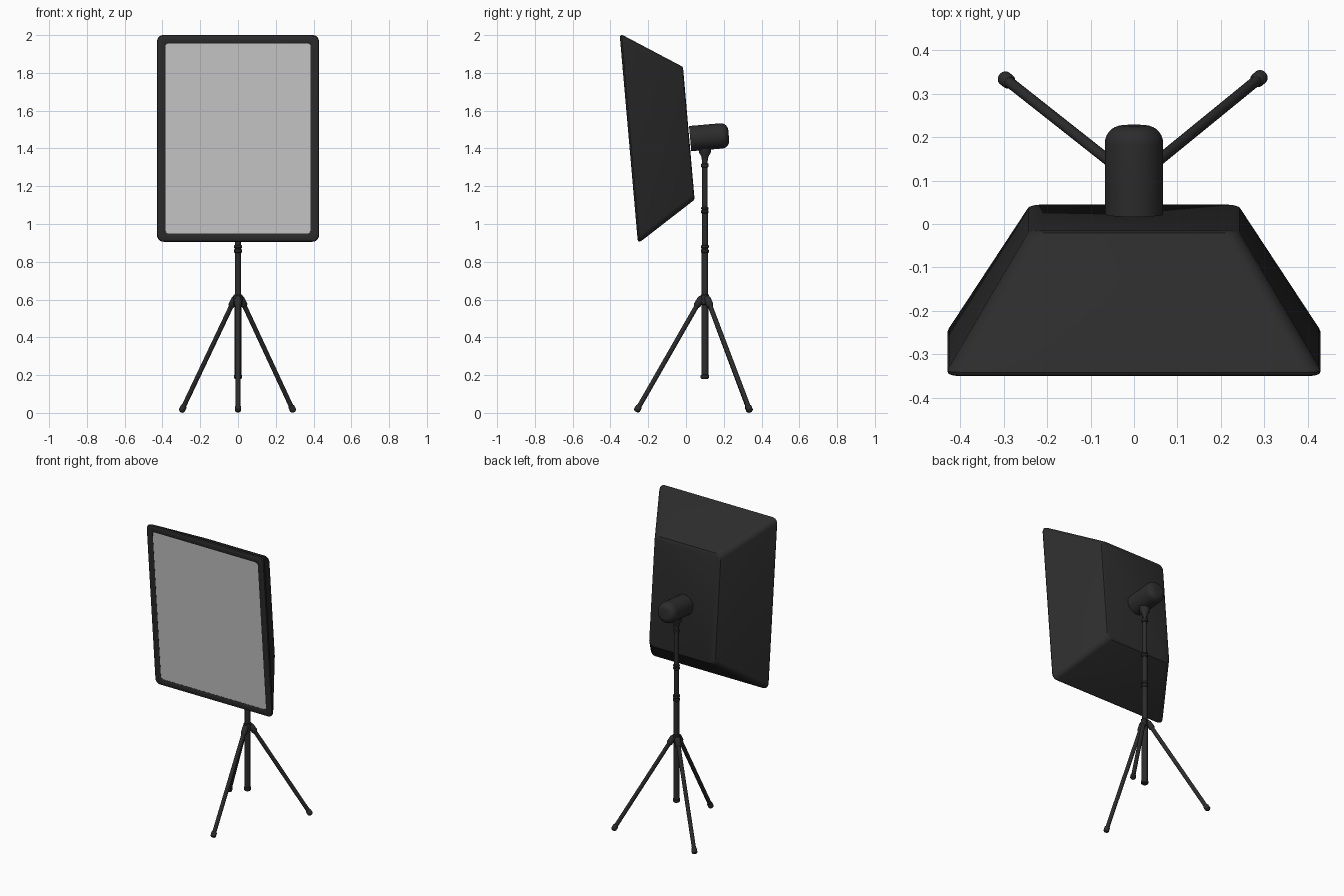
import bpy, bmesh, math
from mathutils import Vector, Matrix

if "Cube" in bpy.data.objects:
    bpy.data.objects.remove(bpy.data.objects["Cube"])

dark = bpy.data.materials.new("dark_fabric")
dark.diffuse_color = (0.025, 0.025, 0.025, 1)
dark.use_nodes = True
dark.node_tree.nodes["Principled BSDF"].inputs["Base Color"].default_value = dark.diffuse_color

def finish(name, bm, matrix=Matrix(), mat=dark, angle=35):
    bmesh.ops.recalc_face_normals(bm, faces=bm.faces)
    mesh = bpy.data.meshes.new(name)
    bm.to_mesh(mesh)
    bm.free()
    ob = bpy.data.objects.new(name, mesh)
    bpy.context.collection.objects.link(ob)
    ob.matrix_world = matrix
    if mat:
        mesh.materials.append(mat)
    bpy.ops.object.select_all(action='DESELECT')
    bpy.context.view_layer.objects.active = ob
    ob.select_set(True)
    bpy.ops.object.shade_smooth_by_angle(angle=math.radians(angle))
    return ob

def skin(name, rings, cap_start=True, cap_end=True, **kw):
    """Bridge equal-length closed rings of points."""
    bm = bmesh.new()
    rows = [[bm.verts.new(p) for p in ring] for ring in rings]
    n = len(rows[0])
    for a, b in zip(rows, rows[1:]):
        for i in range(n):
            j = (i + 1) % n
            bm.faces.new((a[i], a[j], b[j], b[i]))
    if cap_start:
        bm.faces.new(rows[0])
    if cap_end:
        bm.faces.new(rows[-1])
    return finish(name, bm, **kw)

def lathe(name, profile, start, direction, sides=24):
    """Round part: (radius, distance) profile along a direction."""
    rot = Vector(direction).to_track_quat('Z', 'Y').to_matrix().to_4x4()
    rings = [[(r * math.cos(t), r * math.sin(t), d)
              for t in (2 * math.pi * i / sides for i in range(sides))]
             for r, d in profile]
    return skin(name, rings, matrix=Matrix.Translation(start) @ rot)

def rounded_rect(w, h, r, y, steps=5):
    pts = []
    for k, (sx, sz) in enumerate(((1, 1), (-1, 1), (-1, -1), (1, -1))):
        for i in range(steps + 1):
            t = math.pi / 2 * (k + i / steps)
            pts.append((sx * (w / 2 - r) + r * math.cos(t), y,
                        sz * (h / 2 - r) + r * math.sin(t)))
    return pts

# softbox: tilted 5 degrees, local origin at the centre of the front face
tilt = Matrix.Translation((0, -0.303, 1.4525)) @ Matrix.Rotation(math.radians(5), 4, 'X')
shell = [(0.77, 1.01, 0.018, 0.008), (0.77, 1.01, 0.018, 0.003),
         (0.785, 1.025, 0.02, 0.0), (0.835, 1.075, 0.03, 0.0),
         (0.852, 1.092, 0.033, 0.003), (0.858, 1.099, 0.035, 0.010),
         (0.851, 1.092, 0.035, 0.019),
         (0.496, 0.722, 0.035, 0.306), (0.484, 0.71, 0.033, 0.315),
         (0.462, 0.688, 0.03, 0.319)]
skin("softbox_shell", [rounded_rect(*s) for s in shell],
     cap_start=False, matrix=tilt)
skin("diffuser_panel", [rounded_rect(0.772, 1.012, 0.018, y) for y in (0.004, 0.012)],
     matrix=tilt, mat=None)

# lamp head with a rounded rear end
axis = Vector((0, math.cos(math.radians(5)), math.sin(math.radians(5))))
bend = [(0.067 - 0.04 * (1 - math.cos(a)), 0.165 + 0.04 * math.sin(a))
        for a in (math.pi / 2 * i / 7 for i in range(8))]
lathe("lamp_head", [(0.067, 0.0)] + bend, (0, 0.022, 1.452), axis, 40)

# telescopic pole, with the flared mount under the lamp
PY = 0.10
UP = (0, 0, 1)
lathe("pole_lower", [(0.017, 0.18), (0.017, 0.87)], (0, PY, 0), UP)
lathe("pole_middle", [(0.016, 0.85), (0.016, 1.08)], (0, PY, 0), UP)
lathe("pole_upper", [(0.0145, 1.06), (0.0145, 1.38)], (0, PY, 0), UP)
lathe("lamp_mount", [(0.016, 1.335), (0.018, 1.355), (0.032, 1.38), (0.034, 1.41)],
      (0, PY, 0), UP)

def collar(name, z, r, h):
    c = 0.004
    lathe(name, [(r - c, z - h / 2), (r, z - h / 2 + c), (r, z + h / 2 - c),
                 (r - c, z + h / 2)], (0, PY, 0), UP)

for i, (z, r, h) in enumerate([(0.192, 0.022, 0.022), (0.857, 0.021, 0.02),
                               (0.88, 0.021, 0.018), (1.065, 0.02, 0.018),
                               (1.083, 0.02, 0.014), (1.31, 0.02, 0.022),
                               (0.60, 0.023, 0.055)]):
    collar("leg_hub" if i == 6 else f"pole_collar_{i + 1}", z, r, h)
lathe("tripod_sleeve", [(0.019, 0.19), (0.019, 0.60)], (0, PY, 0), UP)

# tripod legs with hinge sockets and rubber feet
for side, foot in (("front", (0, -0.262, 0.010)), ("left", (-0.299, 0.336, 0.010)),
                   ("right", (0.293, 0.339, 0.010))):
    foot = Vector(foot)
    out = Vector((foot.x, foot.y - PY, 0)).normalized()
    top = Vector((0, PY, 0.61)) + out * 0.018
    d = foot - top
    L = d.length
    lathe(f"{side}_leg", [(0.0125, 0), (0.0125, L - 0.01)], top, d, 16)
    lathe(f"{side}_leg_socket", [(0.012, -0.005), (0.018, 0.006), (0.019, 0.045),
                                 (0.013, 0.056)], top, d, 16)
    lathe(f"{side}_foot", [(0.013, L - 0.032), (0.017, L - 0.026), (0.017, L - 0.003),
                           (0.010, L + 0.005)], top, d, 16)
